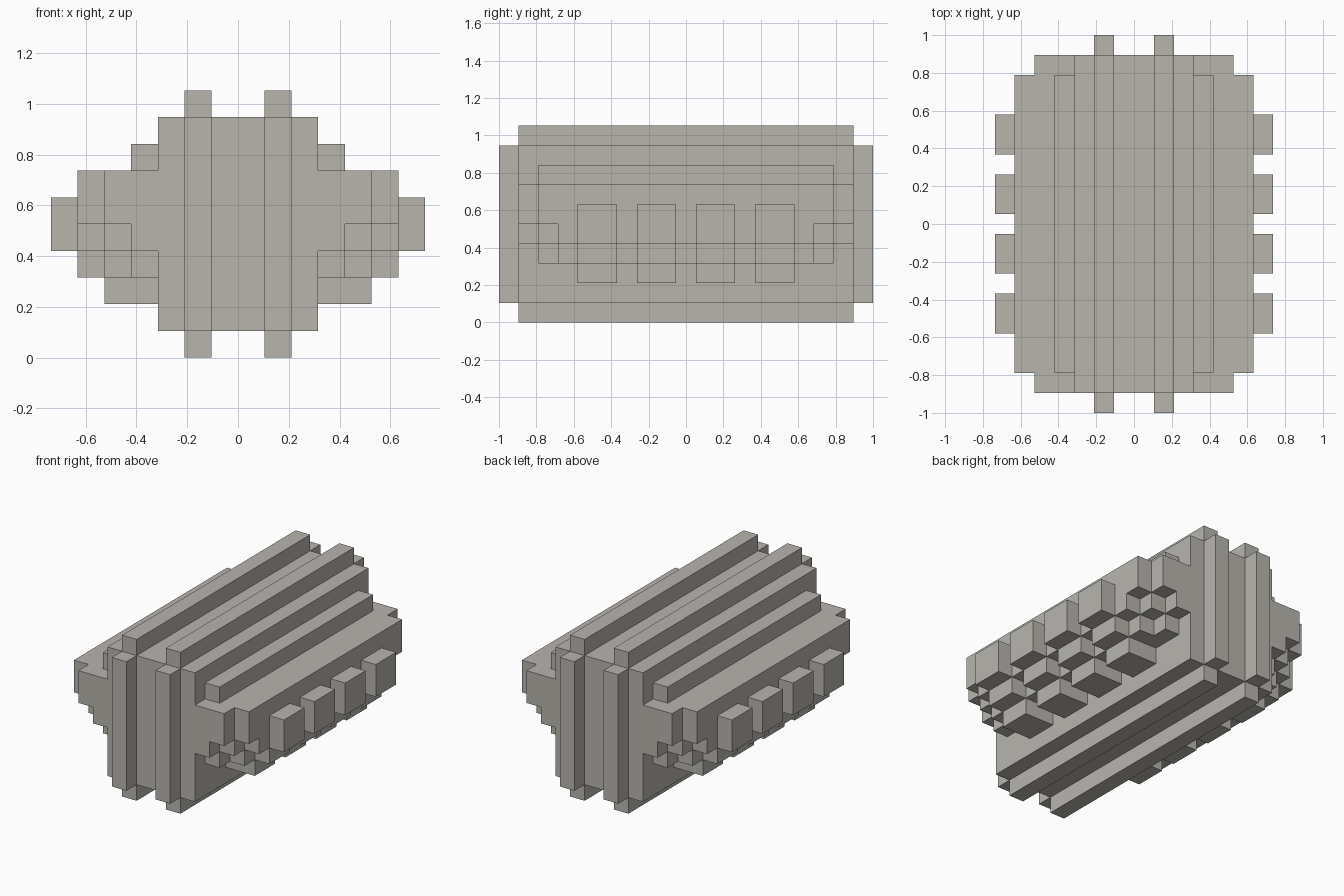
import bpy
import bmesh
from mathutils import Matrix, Vector

if "Cube" in bpy.data.objects:
    bpy.data.objects.remove(bpy.data.objects["Cube"])

U = 2 / 19  # one block; all part sizes below are in blocks

stone = bpy.data.materials.new("warm_grey")
stone.use_nodes = True
COLOUR = (0.48, 0.46, 0.42, 1)
stone.diffuse_color = COLOUR
stone.node_tree.nodes["Principled BSDF"].inputs["Base Color"].default_value = COLOUR


def make_part(name, boxes, mirror=True):
    """One object from boxes given as (x range, y range, z range)."""
    bm = bmesh.new()
    for ranges in boxes:
        lo, hi = (Vector(c) * U for c in zip(*ranges))
        size = Matrix.Diagonal((*(hi - lo), 1))
        bmesh.ops.create_cube(bm, size=1, matrix=Matrix.Translation((lo + hi) / 2) @ size)
    mesh = bpy.data.meshes.new(name)
    bm.to_mesh(mesh)
    bm.free()
    mesh.materials.append(stone)
    obj = bpy.data.objects.new(name, mesh)
    bpy.context.collection.objects.link(obj)
    if mirror:
        obj.modifiers.new("Mirror", "MIRROR").use_mirror_merge = False
    return obj


def span(half):
    return (-half, half)


# Central body
make_part("body", [(span(3), span(8.5), (1, 9))], mirror=False)

# Ribs wrapping the body lengthwise: top, bottom and both ends
make_part("rib", [
    ((1, 2), span(8.5), (9, 10)),
    ((1, 2), span(8.5), (0, 1)),
    ((1, 2), (8.5, 9.5), (1, 9)),
    ((1, 2), (-9.5, -8.5), (1, 9)),
])

# Rail on the shoulder
make_part("shoulder_rail", [((3, 4), span(7.5), (7, 8))])

# Side wing, with an underside stepped towards the corners
make_part("wing_top", [
    ((3, 5), span(8.5), (5, 7)),
    ((5, 6), span(7.5), (5, 7)),
])
make_part("wing_middle", [((3 + i, 4 + i), span(8.5 - i), (4, 5)) for i in range(3)])
make_part("wing_bottom", [((3 + i, 4 + i), span(7.5 - i), (3, 4)) for i in range(2)])

# Four stepped brackets along each wing
for number in range(4):
    y = -5.5 + 3 * number
    length = (y, y + 2)
    make_part(f"bracket_{number + 1}", [
        ((6, 7), length, (4, 6)),
        ((5, 6), length, (3, 4)),
        ((3, 5), length, (2, 3)),
    ])
